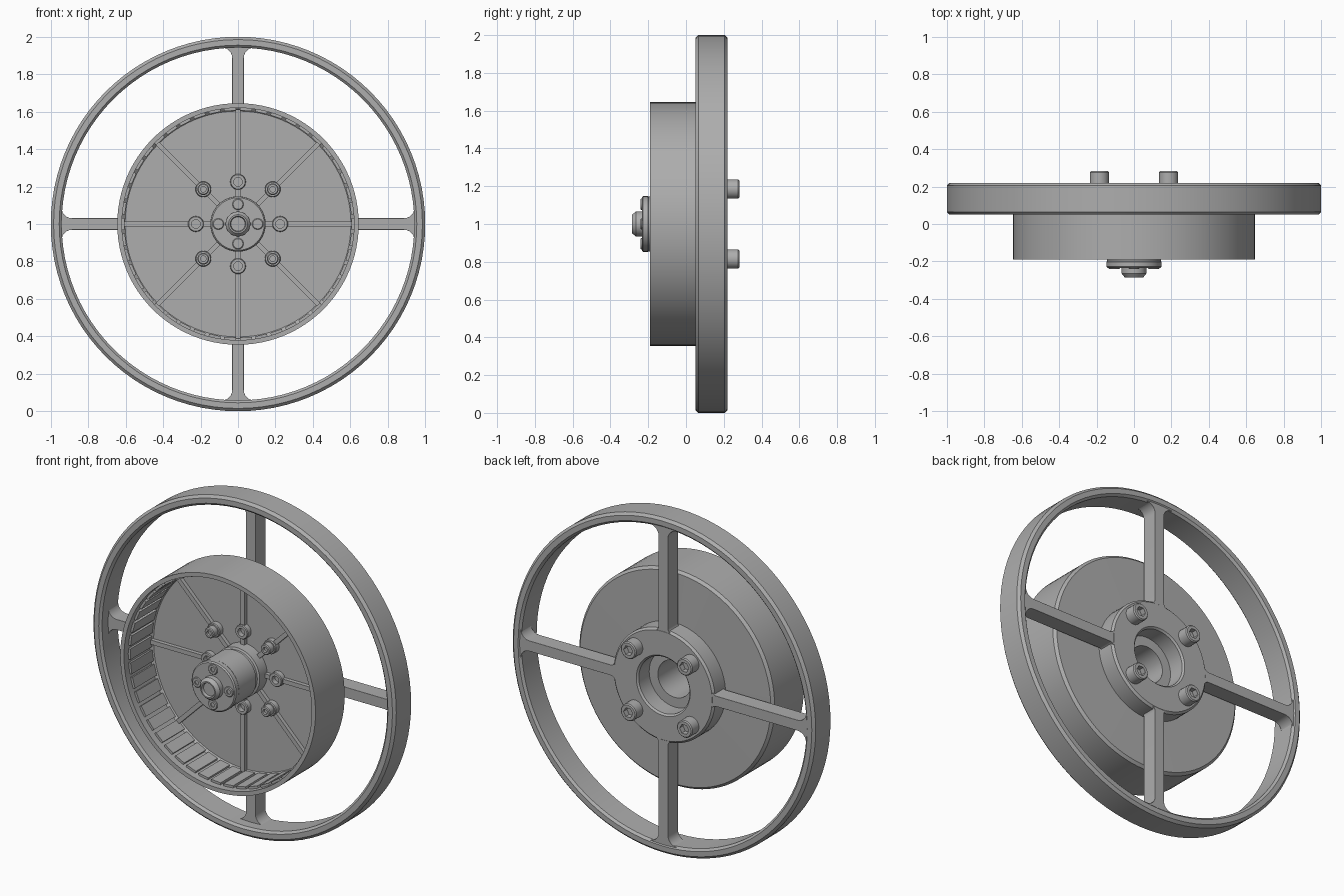
import bpy, bmesh
from math import sin, cos, pi, radians, sqrt
from mathutils import Matrix

cube = bpy.data.objects.get("Cube")
if cube:
    bpy.data.objects.remove(cube, do_unlink=True)

grey = bpy.data.materials.new("plain grey")
grey.use_nodes = True
colour = (0.42, 0.42, 0.42, 1)
grey.diffuse_color = colour
grey.node_tree.nodes["Principled BSDF"].inputs["Base Color"].default_value = colour
AXLE = 1.0  # height of the wheel axis


def finish(name, bm, bevel=0):
    bmesh.ops.remove_doubles(bm, verts=bm.verts, dist=1e-5)
    bmesh.ops.recalc_face_normals(bm, faces=bm.faces)
    mesh = bpy.data.meshes.new(name)
    bm.to_mesh(mesh)
    bm.free()
    ob = bpy.data.objects.new(name, mesh)
    bpy.context.collection.objects.link(ob)
    mesh.materials.append(grey)
    if bevel:
        mod = ob.modifiers.new("chamfer", 'BEVEL')
        mod.width = bevel
        mod.segments = 2
        mod.limit_method = 'ANGLE'
        mod.angle_limit = radians(50)
    bpy.ops.object.select_all(action='DESELECT')
    ob.select_set(True)
    bpy.context.view_layer.objects.active = ob
    bpy.ops.object.shade_smooth_by_angle(angle=radians(30))
    return ob


def lathe(name, profile, segs=96, centre=(0, 0)):
    """Turn a closed (radius, y) profile about y; a third item makes it hexagonal."""
    bm = bmesh.new()
    rings = []
    for i in range(segs):
        a = 2 * pi * i / segs
        hexagon = cos(pi / 6) / cos(a % (pi / 3) - pi / 6)
        ring = []
        for p in profile:
            r = p[0] * (hexagon if len(p) > 2 else 1)
            ring.append(bm.verts.new((centre[0] + r * cos(a), p[1], AXLE + centre[1] + r * sin(a))))
        rings.append(ring)
    n = len(profile)
    for i in range(segs):
        a, b = rings[i], rings[(i + 1) % segs]
        for j in range(n):
            k = (j + 1) % n
            if profile[j][0] + profile[k][0] > 0:
                bm.faces.new((a[j], a[k], b[k], b[j]))
    bmesh.ops.dissolve_degenerate(bm, dist=1e-6, edges=bm.edges)
    return finish(name, bm)


def turned_box(name, r0, r1, width, y0, y1, angle):
    """Box lying along a radius, turned about the axle."""
    bm = bmesh.new()
    m = (Matrix.Translation((0, (y0 + y1) / 2, AXLE)) @ Matrix.Rotation(angle, 4, 'Y')
         @ Matrix.Translation((0, 0, (r0 + r1) / 2))
         @ Matrix.Diagonal((width, y1 - y0, r1 - r0, 1)))
    bmesh.ops.create_cube(bm, size=1, matrix=m)
    return finish(name, bm)


def polar(r, a):
    return r * sin(a), r * cos(a)


# Outer wheel rim
lathe("rim", [(1, .065), (1, .205), (.985, .22), (.955, .22), (.942, .207),
              (.942, .063), (.955, .05), (.985, .05)])

# Four spokes with rounded flares at both ends
def spoke(angle):
    half, hub_f, rim_f = .031, .035, .055
    side = []
    for i in range(7):
        t = i / 6 * pi / 2
        side.append((half + hub_f * (1 - sin(t)), .315 + hub_f * (1 - cos(t))))
    for i in range(7):
        t = i / 6 * pi / 2
        side.append((half + rim_f * (1 - cos(t)), .942 - rim_f * (1 - sin(t))))
    side.append((half + rim_f, .955))
    outline = side + [(-x, r) for x, r in reversed(side)]
    bm = bmesh.new()
    face = bm.faces.new([bm.verts.new((x, .12, r)) for x, r in outline])
    out = bmesh.ops.extrude_face_region(bm, geom=[face])
    moved = [v for v in out["geom"] if isinstance(v, bmesh.types.BMVert)]
    bmesh.ops.translate(bm, verts=moved, vec=(0, .094, 0))
    m = Matrix.Translation((0, 0, AXLE)) @ Matrix.Rotation(angle, 4, 'Y')
    bmesh.ops.transform(bm, matrix=m, verts=bm.verts)
    finish("spoke", bm, bevel=.01)


for k in range(4):
    spoke(k * pi / 2)

# Spoke carrier ring behind the drum
lathe("carrier_ring", [(.335, .1), (.335, .203), (.323, .215), (.178, .215),
                       (.168, .205), (.168, .1)], 72)

# Drum: wall and back plate in one turned shell
lathe("drum", [(.645, -.19), (.645, .085), (.63, .1), (.11, .108), (.11, .065),
               (.603, .065), (.62, .05), (.62, -.19)])

# Slats lining the inside wall
SLATS = 46
for k in range(SLATS):
    turned_box("slat", .606, .63, .064, -.15, .055, 2 * pi * (k + .5) / SLATS)

# Central hub: bored barrel, grooved, with an end cap and axle tip
lathe("hub_barrel", [(.145, -.198), (.145, -.035), (.136, -.03), (.136, -.012), (.148, -.007),
                     (.148, .075), (.11, .107), (.11, -.15), (0, -.15), (0, -.198)], 64)
lathe("hub_cap", [(0, -.234), (.14, -.234), (.147, -.227), (.147, -.202), (.141, -.197),
                  (0, -.197)], 64)
lathe("axle_tip", [(0, -.27), (.038, -.27), (.042, -.285), (.05, -.285), (.066, -.265),
                   (.066, -.225), (0, -.225)], 48)

for k in range(4):
    straight, diagonal = k * pi / 2, k * pi / 2 + pi / 4
    # Cap screws with hexagonal sockets
    lathe("cap_screw", [(0, -.228), (.014, -.228, 6), (.014, -.241, 6), (.026, -.241),
                        (.03, -.237), (.03, -.225), (0, -.225)], 24, polar(.105, straight))
    # Plain hollow bosses on the upright and level ribs
    lathe("hollow_boss", [(.042, .07), (.042, .035), (.038, .03), (.023, .03), (.023, .06),
                          (0, .06), (0, .07)], 24, polar(.225, straight))
    # Bosses on the diagonal ribs, each with a bolt end
    spot = polar(.262, diagonal)
    lathe("bolt_boss", [(0, .07), (.042, .07), (.042, .035), (.038, .03), (0, .03)], 24, spot)
    lathe("bolt_end", [(0, .035), (.031, .035), (.031, -.005), (.026, -.01), (.015, -.01),
                       (.015, .005), (0, .005)], 24, spot)
    # Socket head bolts at the back
    lathe("bolt_head", [(0, .21), (.051, .21), (.051, .276), (.045, .282), (.03, .282, 6),
                        (.03, .25, 6), (0, .25)], 24, spot)
    # Ribs on the drum plate, broken by the bosses
    for angle, gap in ((straight, .225), (diagonal, .262)):
        turned_box("rib_inner", .14, gap - .035, .026, .042, .07, angle)
        turned_box("rib_outer", gap + .035, .612, .026, .042, .07, angle)
